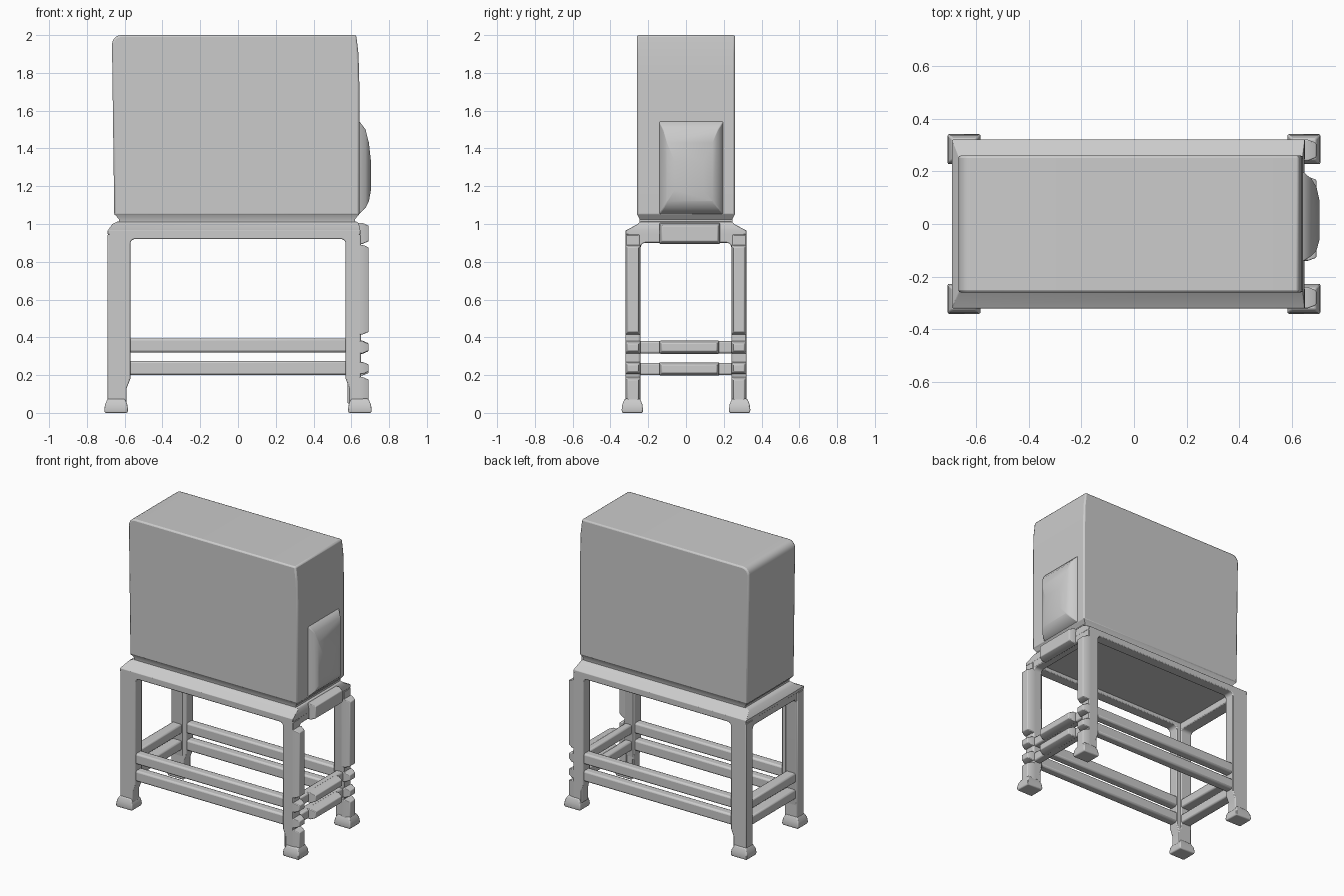
import bpy, bmesh, math

cube = bpy.data.objects.get("Cube")
if cube:
    bpy.data.objects.remove(cube, do_unlink=True)

grey = bpy.data.materials.new("plain_grey")
grey.use_nodes = True
grey.diffuse_color = (0.6, 0.6, 0.6, 1)
grey.node_tree.nodes["Principled BSDF"].inputs["Base Color"].default_value = (0.6, 0.6, 0.6, 1)


def place(axis, pos, u, v):
    return {"x": (pos, u, v), "y": (u, pos, v), "z": (u, v, pos)}[axis]


def stack(name, axis, rings, bevel=0.006):
    """Closed solid through rings of (position, outline points) along an axis."""
    bm = bmesh.new()
    loops = [[bm.verts.new(place(axis, pos, u, v)) for u, v in pts] for pos, pts in rings]
    n = len(loops[0])
    for a, b in zip(loops, loops[1:]):
        for i in range(n):
            j = (i + 1) % n
            bm.faces.new((a[i], a[j], b[j], b[i]))
    bm.faces.new(loops[0])
    bm.faces.new(loops[-1])
    bmesh.ops.recalc_face_normals(bm, faces=bm.faces)
    mesh = bpy.data.meshes.new(name)
    bm.to_mesh(mesh)
    bm.free()
    mesh.materials.append(grey)
    obj = bpy.data.objects.new(name, mesh)
    bpy.context.collection.objects.link(obj)
    if bevel:
        mod = obj.modifiers.new("soft_edges", "BEVEL")
        mod.width = bevel
        mod.segments = 2
        mod.limit_method = "ANGLE"
        mod.angle_limit = math.radians(40)
    bpy.ops.object.select_all(action="DESELECT")
    obj.select_set(True)
    bpy.context.view_layer.objects.active = obj
    bpy.ops.object.shade_smooth_by_angle(angle=math.radians(35))
    return obj


def rect(u0, u1, v0, v1):
    return [(u0, v0), (u1, v0), (u1, v1), (u0, v1)]


def loft(name, axis, levels, bevel=0.006):
    return stack(name, axis, [(lv[0], rect(*lv[1:])) for lv in levels], bevel)


def arc(cx, cz, r, start, end, steps=5):
    return [(cx + r * math.cos(math.radians(start + (end - start) * i / steps)),
             cz + r * math.sin(math.radians(start + (end - start) * i / steps)))
            for i in range(steps + 1)]


def arch(out0, out1, in0, in1, under, step):
    """Legs and top rail in one outline, with rounded inner corners."""
    r = 0.025
    return ([(out0, 0.05), (out0, 0.94), (out0 + 0.02, 0.965), (out1 - 0.02, 0.965),
             (out1, 0.94), (out1, 0.05), (in1 + step, 0.05), (in1 + step, 0.13), (in1, 0.18)]
            + arc(in1 - r, under - r, r, 0, 90) + arc(in0 + r, under - r, r, 90, 180)
            + [(in0, 0.18), (in0 - step, 0.13), (in0 - step, 0.05)])


# Tall cabinet with one rounded upper edge
outline = ([(-0.655, 1.045), (0.642, 1.045), (0.642, 1.75), (0.638, 1.9), (0.626, 2.0)]
           + arc(-0.617, 1.95, 0.05, 90, 180))
stack("cabinet_body", "y", [(-0.26, outline), (0.26, outline)], 0.01)

# Waist below the cabinet and sloping top of the stand
loft("cabinet_waist", "z", [(1.0, -0.63, 0.62, -0.245, 0.245),
                            (1.025, -0.63, 0.62, -0.245, 0.245),
                            (1.05, -0.652, 0.64, -0.258, 0.258)], 0)
loft("stand_top", "z", [(0.945, -0.69, 0.648, -0.32, 0.32),
                        (0.965, -0.69, 0.648, -0.32, 0.32),
                        (1.0, -0.665, 0.64, -0.255, 0.255),
                        (1.012, -0.64, 0.63, -0.245, 0.245)], 0.003)

# Long frames and their stretchers
long_arch = arch(-0.69, 0.65, -0.57, 0.57, 0.92, 0.02)
for side, s in (("front", -1), ("back", 1)):
    stack(side + "_frame", "y", [(s * 0.245, long_arch), (s * 0.32, long_arch)])
    for level, z0, z1 in (("lower", 0.2, 0.275), ("upper", 0.32, 0.395)):
        loft(f"{side}_{level}_stretcher", "x",
             [(x, *sorted((s * 0.25, s * 0.313)), z0, z1) for x in (-0.6, 0.6)], 0.012)

# End frames and their stretchers
end_arch = arch(-0.317, 0.317, -0.24, 0.24, 0.9, 0.01)
for side, x0, x1 in (("right", -0.687, -0.6), ("left", 0.58, 0.647)):
    stack(side + "_end_frame", "x", [(x0, end_arch), (x1, end_arch)])
    for level, z0, z1 in (("lower", 0.2, 0.265), ("upper", 0.315, 0.38)):
        loft(f"{side}_{level}_end_stretcher", "y",
             [(y, x0 + 0.008, x1 - 0.004, z0, z1) for y in (-0.26, 0.26)], 0.01)


def pad(name, y0, y1, z0, z1):
    """Raised block on the left end, chamfered round its rim."""
    loft(name, "x", [(0.63, y0, y1, z0, z1), (0.66, y0, y1, z0, z1),
                     (0.692, y0 + 0.012, y1 - 0.012, z0 + 0.014, z1 - 0.014)], 0.004)


# Raised blocks on the left end
pad("apron_block", -0.14, 0.18, 0.895, 1.005)
pad("upper_stretcher_block", -0.14, 0.175, 0.313, 0.382)
pad("lower_stretcher_block", -0.14, 0.175, 0.198, 0.268)
for side, s in (("front", -1), ("back", 1)):
    y0, y1 = sorted((s * 0.24, s * 0.32))
    for part, z0, z1 in (("long", 0.415, 0.89), ("middle", 0.315, 0.38),
                         ("low", 0.205, 0.27), ("ankle", 0.04, 0.19)):
        pad(f"{side}_{part}_leg_block", y0, y1, z0, z1)

# Flared feet
for xs, xn in ((-1, "right"), (1, "left")):
    for ys, yn in ((-1, "front"), (1, "back")):
        cx, cy = xs * 0.645, ys * 0.284
        loft(f"{yn}_{xn}_foot", "z",
             [(z, cx - r, cx + r, cy - r * 0.9, cy + r * 0.9)
              for z, r in ((0, 0.06), (0.015, 0.063), (0.045, 0.059), (0.075, 0.045))])

# Bulging panel on the left end of the cabinet
loft("end_panel", "x", [(0.63, -0.145, 0.2, 1.05, 1.548),
                        (0.645, -0.14, 0.195, 1.055, 1.54),
                        (0.675, -0.12, 0.17, 1.085, 1.5),
                        (0.693, -0.1, 0.14, 1.12, 1.43),
                        (0.704, -0.06, 0.09, 1.18, 1.33)], 0.004)
